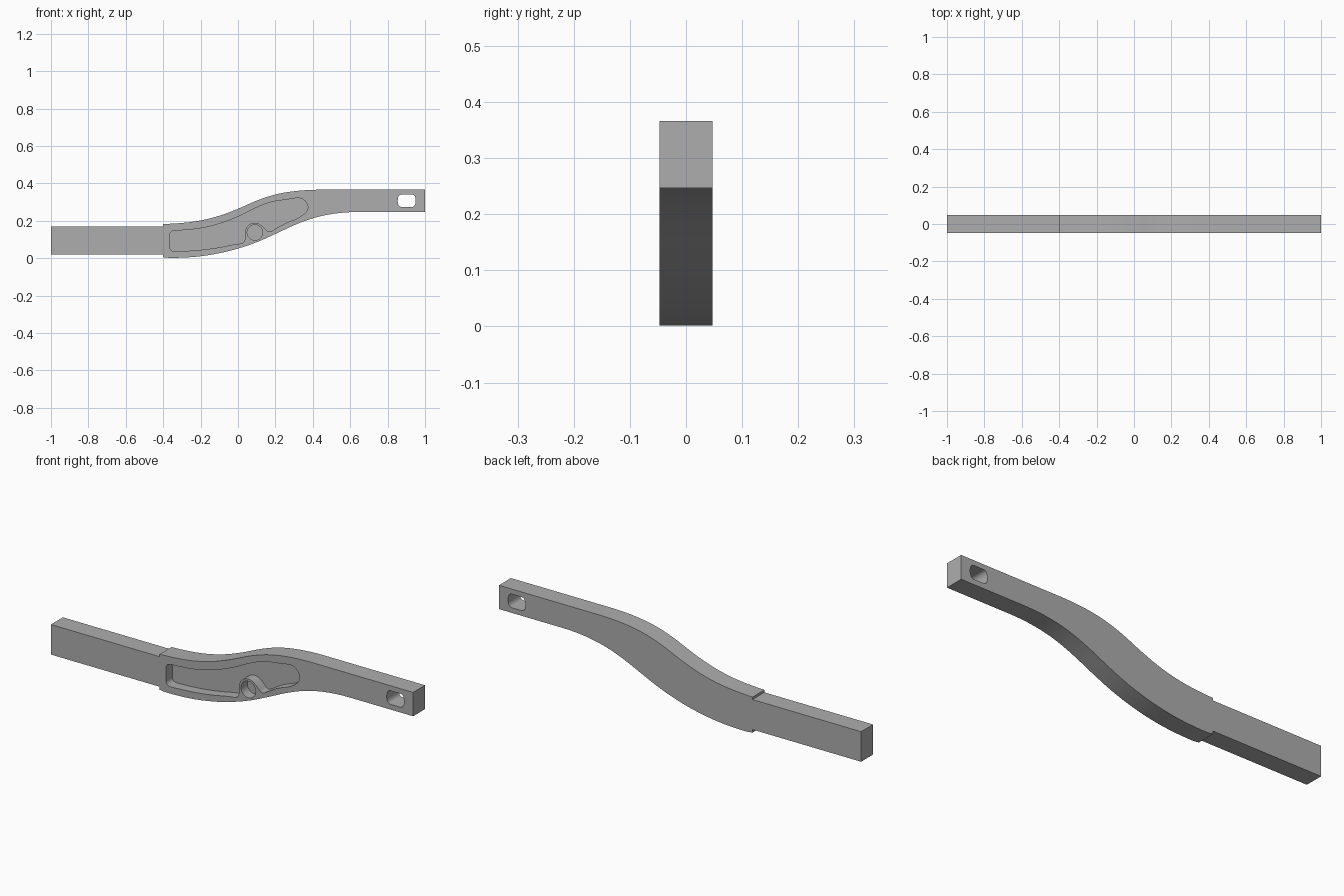
import bpy, bmesh, math

if "Cube" in bpy.data.objects:
    bpy.data.objects.remove(bpy.data.objects["Cube"])

HALF = 0.047      # half of the lever thickness
DEPTH = 0.05      # depth of the recesses in the front

grey = bpy.data.materials.new("plain_grey")
grey.use_nodes = True
colour = (0.42, 0.42, 0.42, 1)
grey.diffuse_color = colour
grey.node_tree.nodes["Principled BSDF"].inputs["Base Color"].default_value = colour


def smooth(points, closed=False, rounds=3):
    """Round a control polygon by repeated corner cutting."""
    for _ in range(rounds):
        following = points[1:] + (points[:1] if closed else [])
        cut = []
        for (ax, az), (bx, bz) in zip(points, following):
            cut.append((ax * .75 + bx * .25, az * .75 + bz * .25))
            cut.append((ax * .25 + bx * .75, az * .25 + bz * .75))
        points = cut if closed else [points[0]] + cut[1:-1] + [points[-1]]
    return points


def prism(name, outline, y0=-HALF, y1=HALF):
    """Extrude a side outline (x, z) across the thickness."""
    bm = bmesh.new()
    face = bm.faces.new([bm.verts.new((x, y0, z)) for x, z in outline])
    side = bmesh.ops.extrude_face_region(bm, geom=[face])["geom"]
    moved = [v for v in side if isinstance(v, bmesh.types.BMVert)]
    bmesh.ops.translate(bm, verts=moved, vec=(0, y1 - y0, 0))
    bmesh.ops.recalc_face_normals(bm, faces=bm.faces)
    mesh = bpy.data.meshes.new(name)
    bm.to_mesh(mesh)
    bm.free()
    mesh.materials.append(grey)
    obj = bpy.data.objects.new(name, mesh)
    bpy.context.collection.objects.link(obj)
    return obj


def carve(obj, cutter):
    """Subtract a cutter and remove it."""
    cutter.hide_render = True
    mod = obj.modifiers.new("carve", 'BOOLEAN')
    mod.operation = 'DIFFERENCE'
    mod.solver = 'EXACT'
    mod.object = cutter
    graph = bpy.context.evaluated_depsgraph_get()
    mesh = bpy.data.meshes.new_from_object(obj.evaluated_get(graph))
    obj.modifiers.clear()
    obj.data = mesh
    bpy.data.objects.remove(cutter)


# Straight grip
grip = prism("grip", [(-1, .02), (-.395, .02), (-.395, .17), (-1, .17)])

# Curved arm
bottom = smooth([(-.4, .005), (-.36, 0), (-.22, .006), (-.1, .025), (0, .05),
                 (.1, .084), (.2, .129), (.3, .177), (.4, .215), (.5, .237),
                 (.6, .247), (.72, .247), (1, .247)])
top = smooth([(-.4, .182), (-.3, .187), (-.2, .2), (-.1, .225), (0, .263),
              (.1, .309), (.2, .342), (.3, .359), (.4, .366), (.5, .366), (1, .366)])
arm = prism("curved_arm", bottom + top[::-1])

# Front pocket, its lower edge wrapping around the boss
bx, bz, boss = .09, .137, .0563
around = [(bx + boss * math.cos(math.radians(a)), bz + boss * math.sin(math.radians(a)))
          for a in (30, 75, 120, 165)]
pocket = ([(-.365, .09), (-.365, .148), (-.3, .148), (-.2, .158), (-.1, .182),
           (0, .22), (.1, .272), (.18, .303), (.26, .312), (.345, .328),
           (.385, .265), (.33, .215), (.25, .187), (.2, .157), (.165, .135)]
          + around
          + [(.04, .08), (-.02, .074), (-.1, .057), (-.2, .043), (-.3, .037), (-.365, .035)])
carve(arm, prism("pocket_cutter", smooth(pocket, True), -HALF - .02, -HALF + DEPTH))

# Blind round hole in the boss
ring = [(bx + .041 * math.cos(t * math.tau / 40), bz + .041 * math.sin(t * math.tau / 40))
        for t in range(40)]
carve(arm, prism("boss_hole_cutter", ring, -HALF - .02, -HALF + DEPTH))

# Slot through the end
sx, sz, w, h = .902, .307, .048, .034
slot = [(sx - w, sz - h), (sx, sz - h), (sx + w, sz - h),
        (sx + w, sz + h), (sx, sz + h), (sx - w, sz + h)]
carve(arm, prism("slot_cutter", smooth(slot, True, 4), -HALF - .02, HALF + .02))

# Smooth the curved walls, keep the edges sharp
bpy.ops.object.select_all(action='DESELECT')
arm.select_set(True)
bpy.context.view_layer.objects.active = arm
bpy.ops.object.shade_smooth_by_angle(angle=math.radians(30))
